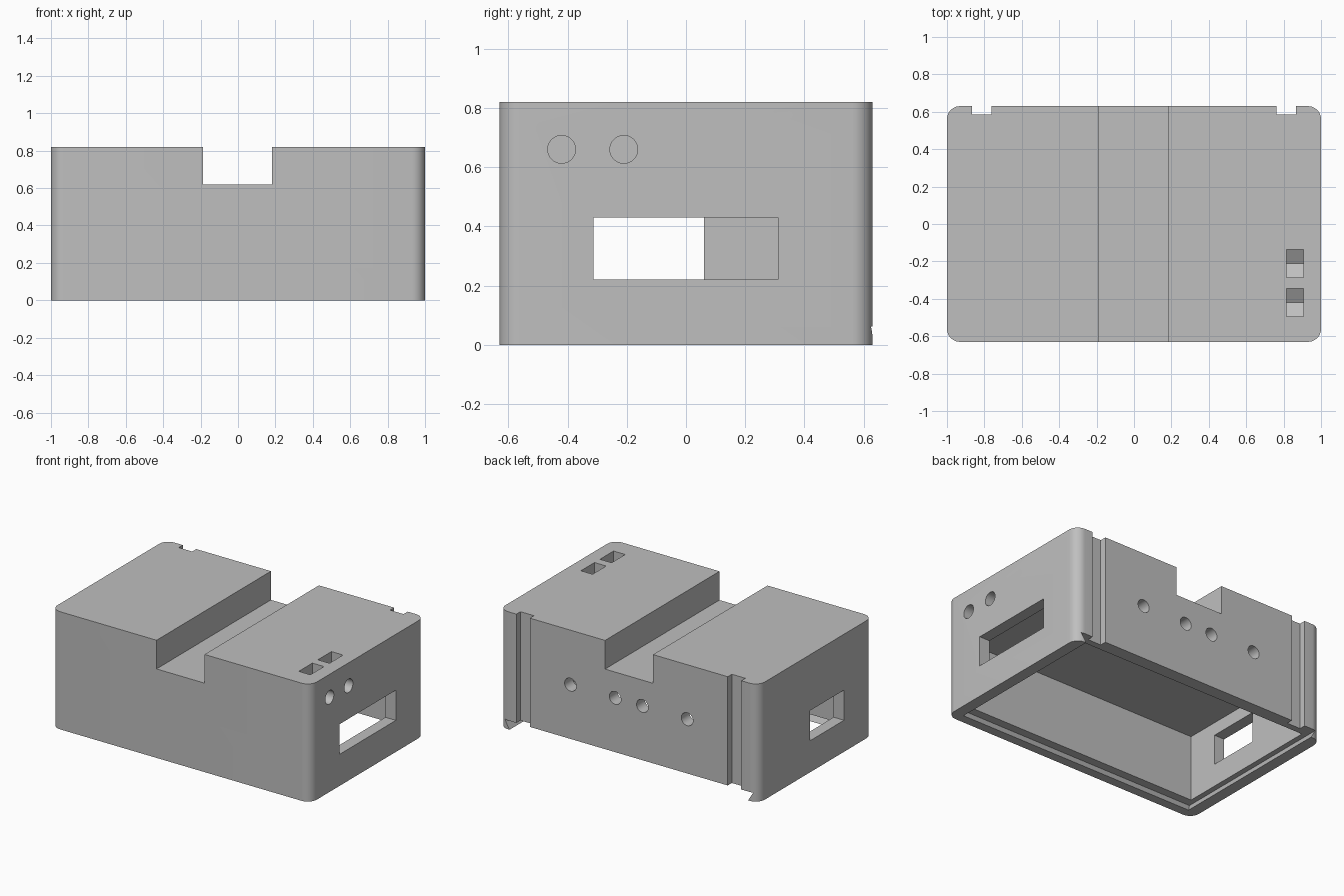
import bpy, bmesh
from math import cos, sin, pi, radians

if "Cube" in bpy.data.objects:
    bpy.data.objects.remove(bpy.data.objects["Cube"], do_unlink=True)

plastic = bpy.data.materials.new("grey_plastic")
plastic.use_nodes = True
grey = (0.52, 0.52, 0.52, 1)
plastic.diffuse_color = grey
plastic.node_tree.nodes["Principled BSDF"].inputs["Base Color"].default_value = grey

HALF_X, HALF_Y, TOP = 1.0, 0.63, 0.82


def loft(name, loop_a, loop_b):
    """Solid between two matching loops of points."""
    bm = bmesh.new()
    a = [bm.verts.new(p) for p in loop_a]
    b = [bm.verts.new(p) for p in loop_b]
    bm.faces.new(a)
    bm.faces.new(b)
    for i in range(len(a)):
        j = (i + 1) % len(a)
        bm.faces.new((a[i], a[j], b[j], b[i]))
    bmesh.ops.recalc_face_normals(bm, faces=bm.faces)
    mesh = bpy.data.meshes.new(name)
    bm.to_mesh(mesh)
    bm.free()
    obj = bpy.data.objects.new(name, mesh)
    bpy.context.collection.objects.link(obj)
    mesh.materials.append(plastic)
    return obj


def rect(x0, x1, y0, y1, z):
    return [(x0, y0, z), (x1, y0, z), (x1, y1, z), (x0, y1, z)]


def box(name, x0, x1, y0, y1, z0, z1):
    return loft(name, rect(x0, x1, y0, y1, z0), rect(x0, x1, y0, y1, z1))


def bore(name, axis, a, b, c, z, r, n=32):
    """Round hole along x or y from a to b, centred on c and z."""
    ring = [(c + r * cos(2 * pi * i / n), z + r * sin(2 * pi * i / n)) for i in range(n)]
    def place(t):
        return [(t, u, v) if axis == "x" else (u, t, v) for u, v in ring]
    return loft(name, place(a), place(b))


# Outer body with rounded upright corners
case = box("enclosure_body", -HALF_X, HALF_X, -HALF_Y, HALF_Y, 0, TOP)
bm = bmesh.new()
bm.from_mesh(case.data)
upright = [e for e in bm.edges if abs(e.verts[0].co.z - e.verts[1].co.z) > 0.5]
bmesh.ops.bevel(bm, geom=upright, offset=0.07, segments=10, profile=0.5, affect="EDGES")
bm.to_mesh(case.data)
bm.free()

cutters = [
    # Inner cavity and the channel across the top
    box("cavity", -0.92, 0.92, -0.54, 0.54, 0.03, 0.52),
    box("top_channel", -0.187, 0.183, -1, 1, 0.62, 1),
    # Dovetail track for a sliding lid, open at the back
    loft("lid_track", rect(-0.92, 0.92, -0.565, 0.8, 0),
         rect(-0.957, 0.957, -0.6, 0.8, 0.062)),
    box("lid_mouth", -0.92, 0.92, -0.565, 0.8, -0.1, 0.01),
    # Side windows
    box("left_window", 0.8, 1.1, -0.312, 0.31, 0.22, 0.43),
    box("right_window", -1.1, -0.8, -0.312, 0.06, 0.22, 0.43),
]

# Upright slots in the back wall
for s in (-1, 1):
    x0, x1 = sorted((s * 0.763, s * 0.867))
    cutters.append(box("back_slot", x0, x1, 0.585, 0.8, -0.1, 1))

# Round holes in the back wall
for x in (-0.45, -0.105, 0.105, 0.45):
    cutters.append(bore("back_hole", "y", 0.5, 0.8, x, 0.44, 0.045))

# Screw holes with pointed nut pockets dropped in from the top
for y in (-0.42, -0.21):
    cutters.append(bore("screw_hole", "x", 0.75, 1.1, y, 0.66, 0.047))
    w, tip = 0.075, 0.573
    side = [(y - w, 1), (y - w, tip + w * 0.577), (y, tip), (y + w, tip + w * 0.577), (y + w, 1)]
    cutters.append(loft("nut_pocket", [(0.815, u, v) for u, v in side],
                        [(0.905, u, v) for u, v in side]))

# Cut everything out of the body
bpy.ops.object.select_all(action="DESELECT")
bpy.context.view_layer.objects.active = case
case.select_set(True)
for cutter in cutters:
    cutter.hide_render = True
    mod = case.modifiers.new(cutter.name, "BOOLEAN")
    mod.operation = "DIFFERENCE"
    mod.solver = "EXACT"
    mod.object = cutter
    bpy.ops.object.modifier_apply(modifier=mod.name)
for cutter in cutters:
    bpy.data.objects.remove(cutter, do_unlink=True)

bpy.ops.object.shade_smooth_by_angle(angle=radians(30))
